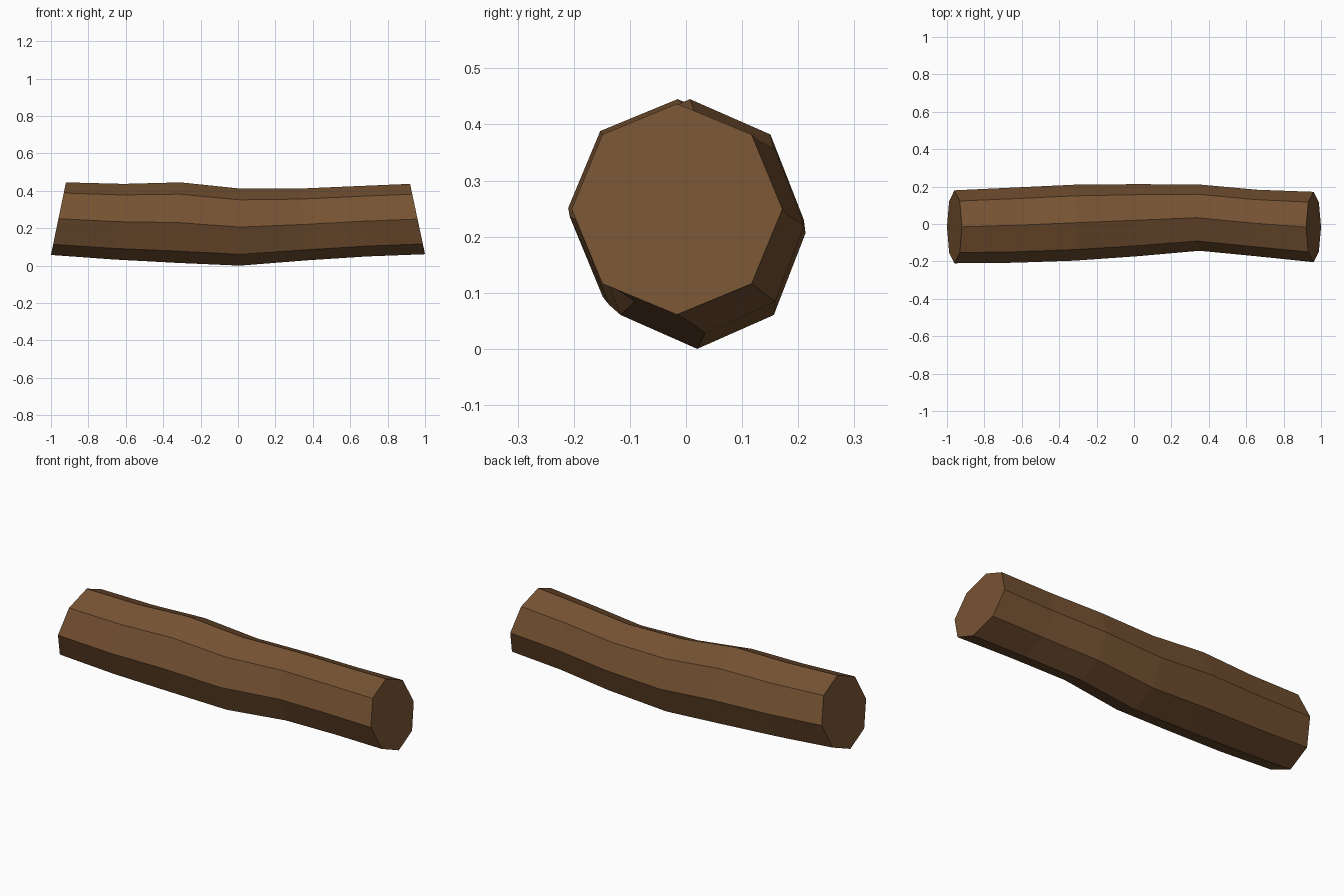
import bpy, bmesh, math

if "Cube" in bpy.data.objects:
    bpy.data.objects.remove(bpy.data.objects["Cube"])

# Bark-brown material
mat = bpy.data.materials.new("bark brown")
mat.diffuse_color = (0.18, 0.085, 0.032, 1)
mat.use_nodes = True
mat.node_tree.nodes["Principled BSDF"].inputs["Base Color"].default_value = mat.diffuse_color

# Octagonal rings along the log: x, centre y, centre z, radius y, radius z
RINGS = [
    (-0.96, -0.015, 0.251, 0.195, 0.194),
    (-0.64, -0.006, 0.235, 0.201, 0.202),
    (-0.32, 0.007, 0.230, 0.203, 0.215),
    (0.01, 0.020, 0.206, 0.193, 0.206),
    (0.35, 0.034, 0.220, 0.177, 0.192),
    (0.66, 0.005, 0.237, 0.178, 0.188),
    (0.96, -0.016, 0.249, 0.188, 0.188),
]
SIDES = 8

bm = bmesh.new()
loops = []
for x, cy, cz, ry, rz in RINGS:
    loop = []
    for i in range(SIDES):
        a = i * math.tau / SIDES
        # rings lean outwards at the bottom, following the bend of the log
        loop.append(bm.verts.new((x - x * 0.0417 * math.sin(a),
                                  cy + ry * math.cos(a),
                                  cz + rz * math.sin(a))))
    loops.append(loop)

# Bark sides
for a, b in zip(loops, loops[1:]):
    for i in range(SIDES):
        j = (i + 1) % SIDES
        bm.faces.new((a[i], a[j], b[j], b[i]))
# Cut ends
bm.faces.new(loops[0])
bm.faces.new(loops[-1])
bmesh.ops.recalc_face_normals(bm, faces=bm.faces)

mesh = bpy.data.meshes.new("log")
bm.to_mesh(mesh)
bm.free()
mesh.materials.append(mat)
log = bpy.data.objects.new("log", mesh)
bpy.context.collection.objects.link(log)
